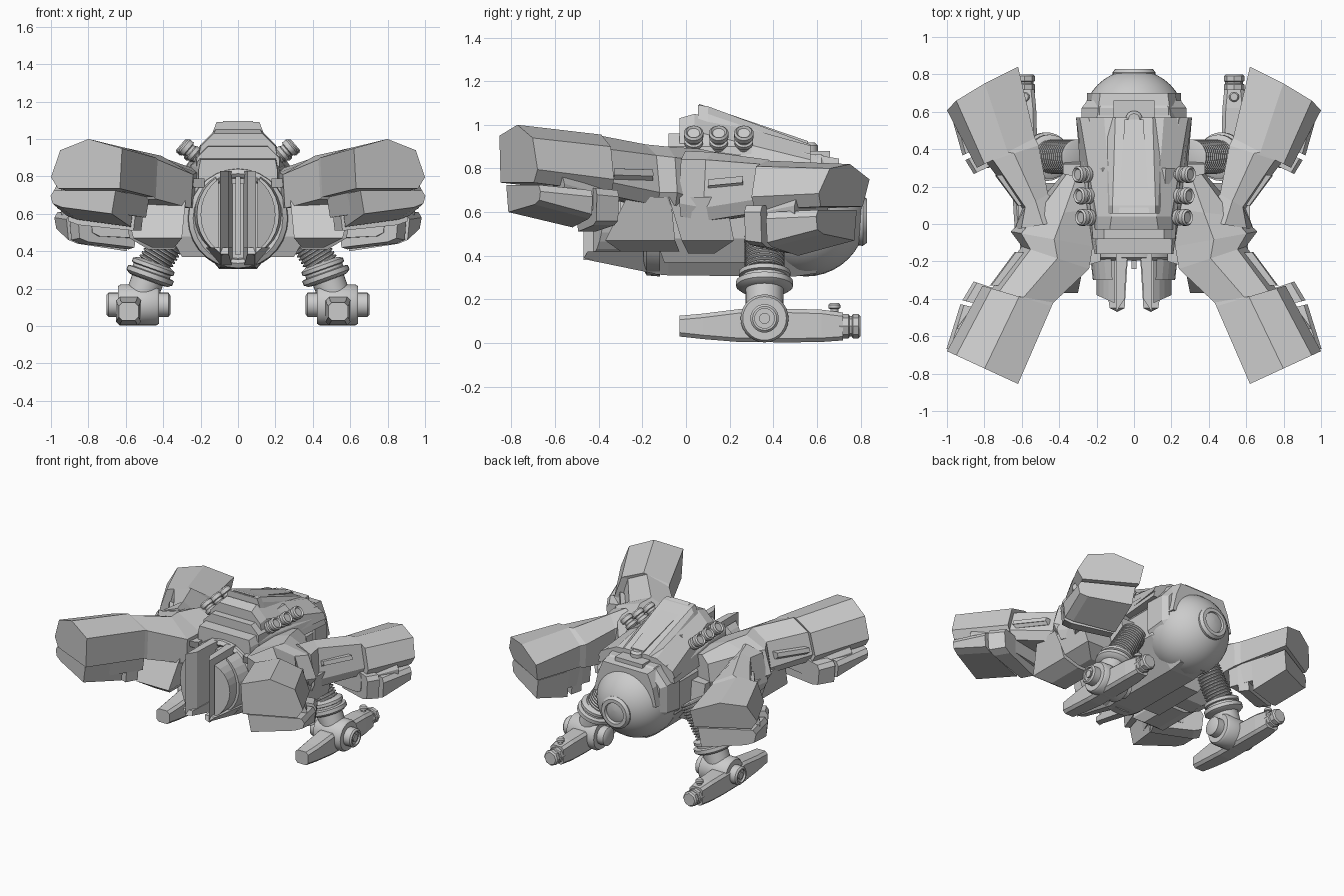
import bpy, bmesh, math
from mathutils import Vector


def loft(name, rings, s=1, smooth=False):
    """Skin equal-sized point rings and cap both ends; s=-1 mirrors in x."""
    bm = bmesh.new()
    vs = [[bm.verts.new((p[0] * s, p[1], p[2])) for p in r] for r in rings]
    n = len(rings[0])
    for a, b in zip(vs, vs[1:]):
        for i in range(n):
            bm.faces.new((a[i], a[(i + 1) % n], b[(i + 1) % n], b[i]))
    bm.faces.new(vs[0])
    bm.faces.new(vs[-1])
    bmesh.ops.recalc_face_normals(bm, faces=bm.faces)
    me = bpy.data.meshes.new(name)
    bm.to_mesh(me)
    bm.free()
    ob = bpy.data.objects.new(name, me)
    bpy.context.collection.objects.link(ob)
    if smooth:
        bpy.ops.object.select_all(action='DESELECT')
        ob.select_set(True)
        bpy.context.view_layer.objects.active = ob
        bpy.ops.object.shade_smooth_by_angle(angle=math.radians(35))
    return ob


def lathe(name, prof, o, d, s=1, seg=28):
    """Turn a (radius, distance) profile about direction d through o."""
    q = Vector(d).to_track_quat('Z', 'X')
    rings = [[Vector(o) + q @ Vector((r * math.cos(2 * math.pi * i / seg),
              r * math.sin(2 * math.pi * i / seg), t)) for i in range(seg)] for r, t in prof]
    return loft(name, rings, s, True)


def rect(x0, x1, y0, y1, z):
    return [(x0, y0, z), (x1, y0, z), (x1, y1, z), (x0, y1, z)]


def box(name, x0, x1, y0, y1, z0, z1, s=1):
    return loft(name, [rect(x0, x1, y0, y1, z0), rect(x0, x1, y0, y1, z1)], s)


def section(ix, iy, ox, oy, pts):
    return [(ix + t * (ox - ix), iy + t * (oy - iy), z) for t, z in pts]


def arm(name, stations, s, tilt=0):
    """Stations: inner xy, outer xy, ridge z, inner z, outer z, base z; tilt leans the end cap."""
    rings = [section(*a, [(0, zi), (.47, zr), (.87, zo), (1, zb + .06), (.9, zb), (.03, zb)])
             for *a, zr, zi, zo, zb in stations]
    zt = stations[0][4]
    rings[0] = [(x, y - tilt * (zt - z), z) for x, y, z in rings[0]]
    loft(name, rings, s)


def pod(name, stations, s):
    """Stations: inner xy, outer xy, top z, inner base z, outer base z."""
    loft(name, [section(*a, [(.04, zt), (.97, zt), (1.02, zt - .03), (.99, zo), (.85, zo - .02), (.1, zi)])
                for *a, zt, zi, zo in stations], s)


def trap(y, wb, wm, wt, zb, zm, zt):
    return [(-wb, y, zb), (wb, y, zb), (wm, y, zm), (wt, y, zt), (-wt, y, zt), (-wm, y, zm)]


def octa(y, w, zb, zt, c, b):
    return [(-b, y, zb), (b, y, zb), (w, y, zb + c), (w, y, zt - c * .7),
            (w - c * .6, y, zt), (c * .6 - w, y, zt), (-w, y, zt - c * .7), (-w, y, zb + c)]


# Central hull and front bulkhead
loft("hull", [octa(-.14, .26, .315, .84, .2, .09), octa(-.08, .27, .31, .86, .2, .1),
              octa(.5, .27, .305, .86, .2, .1), octa(.6, .22, .32, .84, .18, .1)])
lathe("front_ring", [(.21, 0), (.22, .06), (.24, .075), (.265, .06), (.27, 0)], (0, -.12, .575), (0, -1, 0))
box("front_spine", -.014, .014, -.24, -.12, .38, .8)

# Stepped hood
loft("hood_base", [trap(-.16, .21, .21, .2, .76, .84, .89), trap(.1, .27, .25, .21, .76, .86, .91),
                   trap(.57, .31, .29, .24, .76, .82, .87)])
loft("hood_step", [trap(-.08, .225, .22, .16, .8, .9, .96), trap(.3, .26, .25, .17, .8, .9, .97)])
loft("hood_top", [trap(-.03, .23, .2, .13, .8, .96, 1.03), trap(.04, .24, .2, .12, .8, .97, 1.05),
                  trap(.57, .31, .29, .16, .8, .84, .905)])
loft("hood_crown", [trap(.055, .15, .13, .115, 1.0, 1.05, 1.09), trap(.1, .15, .13, .115, 1.0, 1.05, 1.085),
                    trap(.57, .17, .15, .1, .85, .89, .91)])
loft("hood_panel", [[(-.08, .06, 1.06), (.08, .06, 1.06), (.08, .06, 1.096), (-.08, .06, 1.096)],
                    [(-.05, .56, .88), (.05, .56, .88), (.05, .56, .925), (-.05, .56, .925)]])
lathe("hood_latch", [(.045, 0), (.045, .045), (.03, .06)], (0, .56, .86), (0, 0, 1))

# Rear collar, ball and porthole
loft("rear_collar", [octa(.48, .285, .38, .865, .16, .15), octa(.62, .28, .4, .865, .16, .15),
                     octa(.66, .25, .43, .84, .14, .14)])
loft("collar_brow", [trap(.55, .26, .25, .2, .62, .78, .87), trap(.7, .25, .22, .18, .62, .75, .845)])
box("collar_hatch", -.11, .11, .54, .66, .8, .88)
lathe("rear_ball", [(max(.275 * math.sin(a * math.pi / 20), .002), -.275 * math.cos(a * math.pi / 20))
                    for a in range(21)], (0, .55, .58), (0, 1, 0), seg=36)
lathe("porthole", [(.11, 0), (.115, .04), (.1, .06), (.075, .06), (.065, .03), (.04, .025), (.03, .04), (.002, .04)],
      (0, .77, .56), (0, 1, 0))

for s, side in ((1, "right"), (-1, "left")):
    # Front doors: flat plate, curved outer segment, rim and keel
    loft("door_plate_" + side, [[(.03, -.14, z), (.095, -.14, z), (.095, -.47, z), (.05, -.4, z), (.045, -.27, z)]
                                for z in (.38, .83)], s)
    arc = [math.radians(a) for a in range(-60, 61, 12)]
    segp = [(.01 + .19 * math.cos(a), .595 + .22 * math.sin(a)) for a in arc]
    loft("door_shell_" + side, [[(x, -.14, z) for x, z in segp],
                                [(x, -.38 - (.2 - x) * .45, z) for x, z in segp]], s)
    loft("door_rim_" + side, [[(x * 1.2, -.12, .575 + (z - .575) * 1.06) for x, z in segp],
                              [(x * 1.1, -.3, .575 + (z - .575) * 1.04) for x, z in segp]], s)
    loft("door_keel_" + side, [[(.03, -.13, .42), (.03, -.13, .315), (.09, -.13, .315), (.18, -.13, .42)],
                               [(.05, -.45, .42), (.05, -.45, .385), (.09, -.47, .385), (.13, -.45, .42)]], s)
    # Shoulder fins and flank keels
    loft("shoulder_fin_" + side, [rect(.18, .25, -.2, .1, .74), [(.18, -.2, .79), (.38, -.26, .79), (.3, .1, .79), (.18, .1, .79)]], s)
    loft("flank_keel_" + side, [rect(.15, .3, -.1, .3, .37), rect(.2, .36, -.14, .34, .48), rect(.2, .38, -.14, .32, .68)], s)
    # Tilted exhaust studs
    for i in range(3):
        lathe(f"stud_{side}_{i + 1}", [(.033, 0), (.033, .07), (.043, .08), (.043, .1), (.034, .105), (.034, .12),
              (.045, .125), (.045, .15), (.036, .16), (.028, .15), (.002, .15)],
              (.17 + .008 * i, .035 + .115 * i, .865), (1, 0, .85), s, 20)
    # Front arm and its pods
    arm("front_arm_" + side, [(.62, -.855, 1, -.68, 1, .95, .94, .735), (.44, -.44, .81, -.33, .955, .9, .9, .69),
                              (.43, -.42, .77, -.36, .95, .89, .89, .68), (.24, -.24, .6, -.12, .91, .81, .86, .63),
                              (.22, -.12, .66, -.04, .9, .82, .85, .63), (.2, .08, .57, .04, .89, .83, .84, .6),
                              (.24, .24, .38, .27, .85, .83, .8, .62)], s)
    pod("front_pod_" + side, [(.64, -.83, .995, -.67, .725, .6, .655), (.535, -.53, .92, -.43, .7, .53, .59)], s)
    pod("front_pod_core_" + side, [(.6, -.7, .94, -.56, .76, .6, .63), (.46, -.4, .78, -.34, .7, .58, .6)], s)
    pod("front_clip_" + side, [(.52, -.505, .91, -.41, .71, .51, .56), (.48, -.43, .85, -.31, .7, .51, .56)], s)
    # Rear arm and its pods
    arm("rear_arm_" + side, [(.62, .855, 1, .635, .82, .75, .8, .625), (.53, .46, .84, .3, .835, .77, .81, .61),
                             (.51, .42, .79, .33, .84, .77, .82, .6), (.46, .16, .6, .08, .875, .8, .84, .56),
                             (.35, .02, .64, -.03, .88, .82, .84, .58)], s, .2)
    pod("rear_pod_" + side, [(.63, .79, .975, .6, .61, .47, .52), (.56, .53, .91, .37, .6, .4, .46)], s)
    pod("rear_pod_core_" + side, [(.6, .66, .94, .5, .66, .47, .5), (.5, .36, .78, .3, .62, .47, .5)], s)
    pod("rear_clip_" + side, [(.55, .5, .895, .345, .63, .41, .46), (.52, .43, .85, .27, .63, .42, .47)], s)
    # Wedges beneath the elbow and slots on its flank
    loft("elbow_wedge_front_" + side, [rect(.34, .46, -.3, -.03, .42), rect(.3, .56, -.37, -.05, .47), rect(.28, .61, -.27, -.07, .67)], s)
    loft("elbow_wedge_rear_" + side, [rect(.34, .48, .01, .13, .41), rect(.3, .58, -.02, .22, .47), rect(.28, .62, -.08, .18, .67)], s)
    pod("flank_slot_front_" + side, [(.6, -.32, .768, -.33, .8, .77, .77), (.5, -.16, .635, -.15, .795, .765, .765)], s)
    pod("flank_slot_rear_" + side, [(.5, .1, .622, .1, .75, .72, .73), (.58, .27, .74, .26, .765, .735, .745)], s)
    # Flexible leg: ribbed sleeve, collars, neck
    d = (.18, 0, -.29)
    ribs = [(r, .02 * i + o) for i in range(14) for r, o in ((.08, 0), (.092, .005), (.092, .012), (.08, .017))]
    lathe("leg_sleeve_" + side, ribs, (.305, .36, .56), d, s)
    lathe("leg_collar_" + side, [(.09, 0), (.118, .015), (.118, .035), (.105, .04), (.105, .055), (.13, .06),
                                 (.13, .085), (.11, .1), (.08, .105)], (.445, .36, .34), (.1, 0, -.28), s)
    lathe("leg_neck_" + side, [(.088, 0), (.085, .17)], (.475, .36, .27), (.055, 0, -.15), s)
    # Ankle hub
    lathe("ankle_hub_" + side, [(.05, 0), (.065, .01), (.065, .06), (.1, .06), (.11, .075), (.11, .265), (.1, .28),
                                (.065, .28), (.065, .33), (.055, .34), (.045, .34), (.045, .325), (.025, .325),
                                (.025, .335), (.002, .335)], (.362, .36, .113), (1, 0, 0), s)
    # Foot runner with toe bolt
    c = .535 if s > 0 else .585

    def sole(y, w, z0, z1, k=.018):
        return [(c - w + k, y, z0), (c + w - k, y, z0), (c + w, y, z0 + k), (c + w, y, z1 - k),
                (c + w - k, y, z1), (c - w + k, y, z1), (c - w, y, z1 - k), (c - w, y, z0 + k)]
    loft("foot_" + side, [sole(-.03, .052, .03, .125), sole(.08, .06, .018, .135), sole(.24, .066, .005, .155),
                          sole(.48, .066, .003, .157), sole(.62, .062, .005, .153), sole(.72, .052, .012, .14)], s)
    lathe("toe_cap_" + side, [(.055, 0), (.055, .045), (.048, .05), (.048, .06), (.055, .065), (.055, .09), (.045, .1)],
          (c, .7, .077), (0, 1, 0), s, 8)
    lathe("toe_bolt_" + side, [(.018, 0), (.018, .04), (.027, .045), (.027, .06), (.02, .068)], (c, .68, .115), (0, 0, 1), s, 16)
